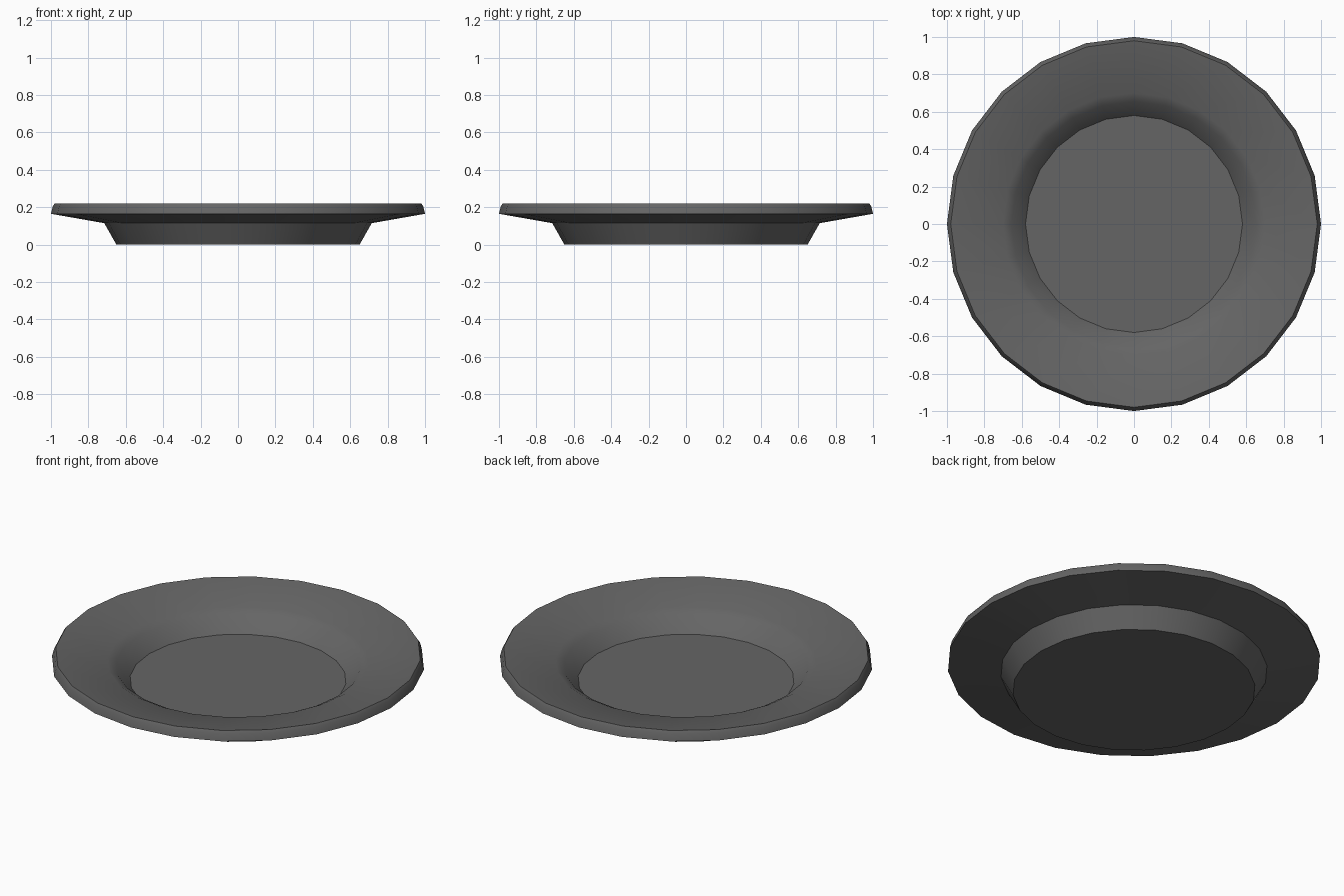
import bpy
import bmesh
import math

cube = bpy.data.objects.get("Cube")
if cube:
    bpy.data.objects.remove(cube, do_unlink=True)

SIDES = 24

# Cross-section as (radius, height), from the base up over the rim to the floor
PROFILE = [
    (0.65, 0.0),      # base edge
    (0.715, 0.115),   # top of outer wall
    (1.0, 0.165),     # underside of rim
    (0.99, 0.205),    # rim edge
    (0.98, 0.22),     # rim top
    (0.70, 0.169),    # start of well
    (0.655, 0.145),   # rounded shoulder
    (0.58, 0.064),    # floor edge
]


def make_material(name, rgb):
    mat = bpy.data.materials.new(name)
    mat.use_nodes = True
    color = (*rgb, 1.0)
    mat.diffuse_color = color
    mat.node_tree.nodes["Principled BSDF"].inputs["Base Color"].default_value = color
    return mat


def ring(bm, radius, height):
    angles = [2 * math.pi * i / SIDES for i in range(SIDES)]
    return [bm.verts.new((radius * math.cos(a), radius * math.sin(a), height))
            for a in angles]


def lathe(name, profile, material):
    bm = bmesh.new()
    rings = [ring(bm, r, z) for r, z in profile]
    for low, high in zip(rings, rings[1:]):
        for i in range(SIDES):
            j = (i + 1) % SIDES
            bm.faces.new((low[i], low[j], high[j], high[i]))
    # Flat base and flat floor
    bm.faces.new(rings[0][::-1])
    bm.faces.new(rings[-1])
    mesh = bpy.data.meshes.new(name)
    bm.to_mesh(mesh)
    bm.free()
    mesh.materials.append(material)
    obj = bpy.data.objects.new(name, mesh)
    bpy.context.collection.objects.link(obj)
    return obj


# Plate
plate = lathe("plate", PROFILE, make_material("dark_grey", (0.13, 0.13, 0.13)))
bpy.ops.object.select_all(action="DESELECT")
plate.select_set(True)
bpy.context.view_layer.objects.active = plate
bpy.ops.object.shade_smooth_by_angle(angle=math.radians(30))
